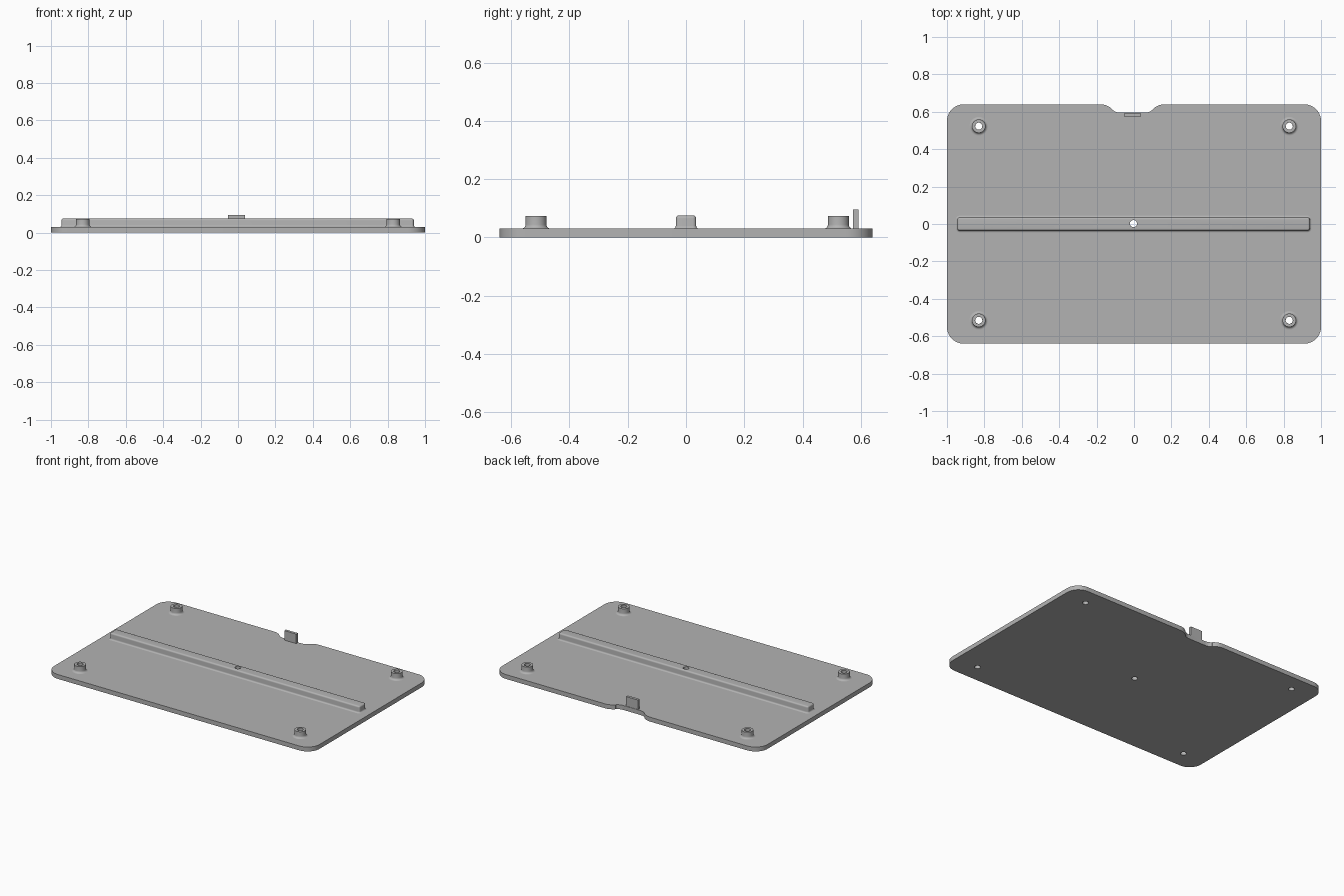
import bpy, bmesh
from math import sin, cos, pi, radians

if "Cube" in bpy.data.objects:
    bpy.data.objects.remove(bpy.data.objects["Cube"], do_unlink=True)

grey = bpy.data.materials.new("mid grey")
grey.use_nodes = True
GREY = (0.45, 0.45, 0.45, 1)
grey.diffuse_color = GREY
grey.node_tree.nodes["Principled BSDF"].inputs["Base Color"].default_value = GREY

THICK, TOP = 0.03, 0.075
BORE = 0.019
FILLET = 0.014
BOSSES = [(x, y) for x in (-0.83, 0.83) for y in (-0.515, 0.523)]


def finish(name, bm):
    bmesh.ops.recalc_face_normals(bm, faces=bm.faces)
    mesh = bpy.data.meshes.new(name)
    bm.to_mesh(mesh)
    bm.free()
    mesh.materials.append(grey)
    obj = bpy.data.objects.new(name, mesh)
    bpy.context.collection.objects.link(obj)
    return obj


def activate(obj):
    bpy.ops.object.select_all(action='DESELECT')
    obj.select_set(True)
    bpy.context.view_layer.objects.active = obj


def smooth(obj):
    activate(obj)
    bpy.ops.object.shade_smooth_by_angle(angle=radians(35))


def arc(cx, cy, r, start, end, steps):
    angles = [radians(start + (end - start) * i / steps) for i in range(steps + 1)]
    return [(cx + r * cos(a), cy + r * sin(a)) for a in angles]


def rounded_rect(hx, hy, r, steps):
    corners = [(1, 1, 0), (-1, 1, 90), (-1, -1, 180), (1, -1, 270)]
    return [p for sx, sy, a in corners
            for p in arc(sx * (hx - r), sy * (hy - r), r, a, a + 90, steps)]


def loft(name, rings):
    """Skin a stack of (outline, height) rings and cap both ends."""
    bm = bmesh.new()
    loops = [[bm.verts.new((x, y, z)) for x, y in pts] for pts, z in rings]
    for low, high in zip(loops, loops[1:]):
        for i in range(len(low)):
            j = (i + 1) % len(low)
            bm.faces.new((low[i], low[j], high[j], high[i]))
    bm.faces.new(loops[0][::-1])
    bm.faces.new(loops[-1])
    return finish(name, bm)


def bore(obj, places):
    """Drill vertical through holes."""
    for x, y in places:
        circle = arc(x, y, BORE, 0, 345, 23)
        cutter = loft("drill", [(circle, -0.1), (circle, 0.2)])
        cutter.hide_render = True
        mod = obj.modifiers.new("hole", 'BOOLEAN')
        mod.operation, mod.solver, mod.object = 'DIFFERENCE', 'EXACT', cutter
        activate(obj)
        bpy.ops.object.modifier_apply(modifier=mod.name)
        bpy.data.objects.remove(cutter, do_unlink=True)


# Base plate with rounded corners and a soft notch in the back edge
NOTCH_X, EDGE = -0.008, 0.64
half = arc(0.172, EDGE - 0.09, 0.09, 90, 135, 6)
half += arc(0.066, EDGE - 0.045 + 0.06, 0.06, -45, -90, 5)
notch = [(NOTCH_X + x, y) for x, y in half]
notch += [(NOTCH_X - x, y) for x, y in reversed(half)]
outline = rounded_rect(1.0, EDGE, 0.09, 10)
outline = outline[:11] + notch + outline[11:]
plate = loft("base_plate", [(outline, 0), (outline, THICK)])
bore(plate, BOSSES + [(-0.003, 0.002)])
smooth(plate)

# Central rail: filleted foot, straight sides, rounded top edge
ROUND = 0.01
section = [(FILLET * 0.7 * (1 - sin(a)), THICK + FILLET * 0.7 * (1 - cos(a)))
           for a in (i * pi / 10 for i in range(6))]
section += [(-ROUND * (1 - cos(a)), TOP - ROUND + ROUND * sin(a))
            for a in (i * pi / 10 for i in range(6))]
rail = loft("centre_rail", [(rounded_rect(0.942 + o, 0.035 + o, 0.012 + o, 5), z)
                            for o, z in section])
rail.location.x = -0.002
bore(rail, [(-0.003, 0.002)])
smooth(rail)

# Four hollow bosses with a flared foot
SEG, RADIUS = 32, 0.036
profile = [(RADIUS + FILLET * (1 - sin(a)), THICK + FILLET * (1 - cos(a)))
           for a in (i * pi / 12 for i in range(7))]
profile += [(RADIUS, 0.074), (BORE, 0.074), (BORE, THICK)]
for n, (x, y) in enumerate(BOSSES):
    bm = bmesh.new()
    verts = [bm.verts.new((r, 0, z)) for r, z in profile]
    edges = [bm.edges.new(pair) for pair in zip(verts, verts[1:])]
    bmesh.ops.spin(bm, geom=verts + edges, cent=(0, 0, 0), axis=(0, 0, 1),
                   angle=2 * pi, steps=SEG)
    bmesh.ops.remove_doubles(bm, verts=bm.verts, dist=0.0001)
    boss = finish("screw_boss_%d" % (n + 1), bm)
    boss.location = (x, y, 0)
    smooth(boss)

# Upright tab standing at the notch
tab_outline = [(-0.053, 0.574), (0.037, 0.574), (0.037, 0.592), (-0.053, 0.592)]
loft("notch_tab", [(tab_outline, THICK - 0.005), (tab_outline, 0.095)])
